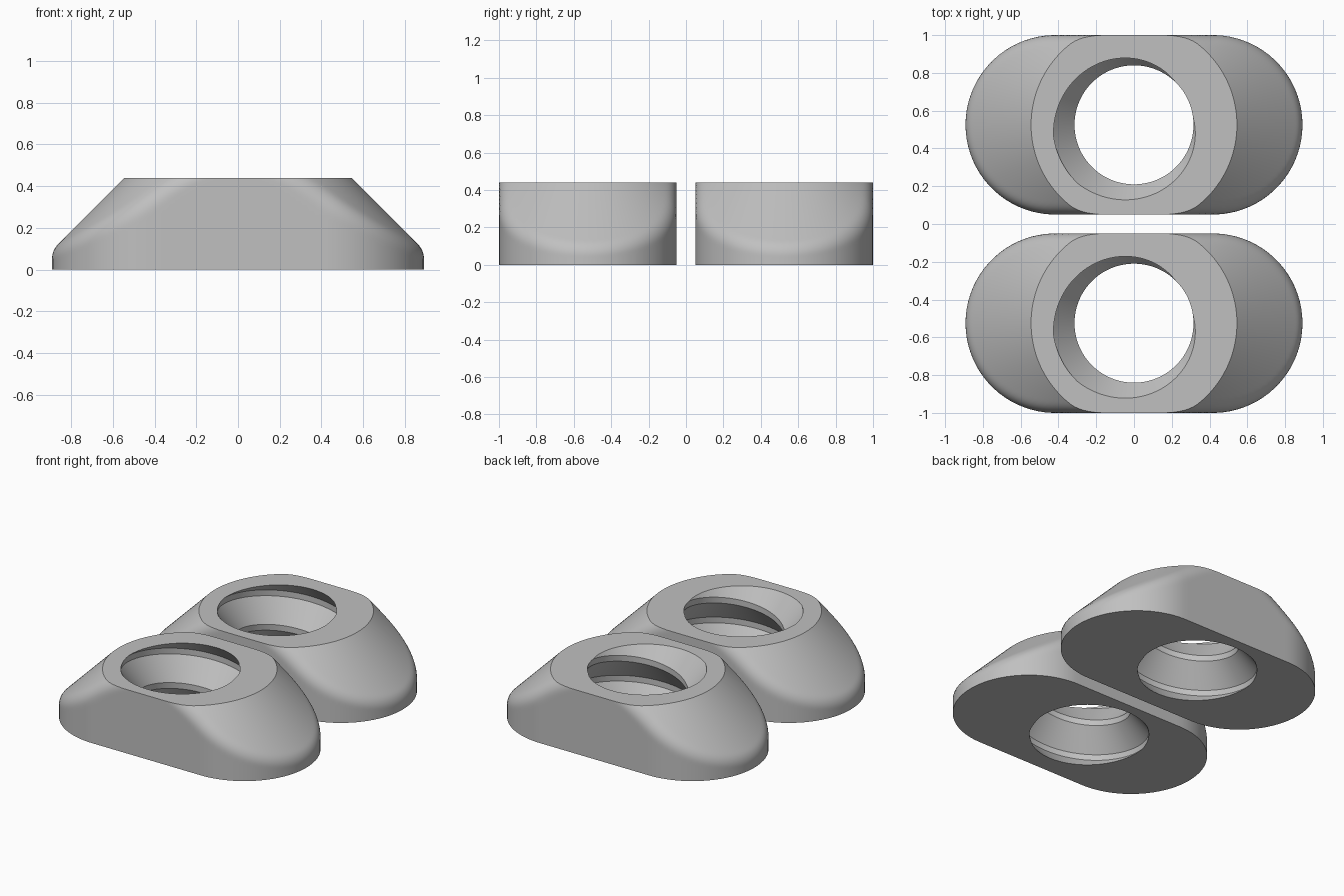
import bpy, bmesh, math

if "Cube" in bpy.data.objects:
    bpy.data.objects.remove(bpy.data.objects["Cube"])

HEIGHT = 0.44          # block height
END_R, HALF = 0.475, 0.417   # stadium footprint: end radius, centre offset
CONE = 0.985           # radius of the 45 degree cone at z = 0
FILLET = 0.11
PITCH, ROOT, CREST, FLAT = 0.375, 0.43, 0.315, 0.02
ROOT_ANGLE = math.radians(207)   # where the thread root meets the top
N = 144

grey = bpy.data.materials.new("plain grey")
grey.diffuse_color = (0.53, 0.53, 0.53, 1)
grey.use_nodes = True
grey.node_tree.nodes["Principled BSDF"].inputs["Base Color"].default_value = grey.diffuse_color


def outside(rho, angle, z):
    """Distance to the rounded intersection of stadium and cone."""
    ca, sa = math.cos(angle), math.sin(angle)
    x, y = rho * ca, rho * sa
    px = math.copysign(max(abs(x) - HALF, 0), x)
    dist = math.hypot(px, y) or 1e-9
    d1 = dist - END_R
    d2 = (rho - (CONE - z)) / math.sqrt(2)
    c = (px * ca + y * sa) / dist / math.sqrt(2)
    u, v = d1 + FILLET, d2 + FILLET
    if u - c * v > 0 and v - c * u > 0:
        return math.sqrt((u * u + v * v - 2 * u * v * c) / (1 - c * c)) - FILLET
    return max(d1, d2)


def outer_radius(angle, z):
    lo, hi = 0.3, 1.0
    for _ in range(24):
        mid = (lo + hi) / 2
        if outside(mid, angle, z) > 0:
            hi = mid
        else:
            lo = mid
    return lo


def polar(bm, r, a, z):
    return bm.verts.new((r * math.cos(a), r * math.sin(a), z))


def build_block():
    bm = bmesh.new()
    step = 2 * math.pi / N

    # threaded bore: helical strips trimmed flat at both ends
    profile = [(-FLAT, ROOT), (FLAT, ROOT),
               (PITCH / 2 - FLAT, CREST), (PITCH / 2 + FLAT, CREST)]
    turns = range(-4, 4)
    cols = []
    for i in range(N):
        base = HEIGHT + PITCH * (i * step - ROOT_ANGLE) / (2 * math.pi)
        cols.append([polar(bm, r, i * step, base + k * PITCH + u)
                     for k in turns for u, r in profile])
    for i in range(N):
        a = cols[i]
        b = cols[i + 1] if i + 1 < N else cols[0][len(profile):]
        for j in range(min(len(a), len(b)) - 1):
            bm.faces.new((a[j], b[j], b[j + 1], a[j + 1]))
    for z, n in ((0, -1), (HEIGHT, 1)):
        bmesh.ops.bisect_plane(bm, geom=bm.verts[:] + bm.edges[:] + bm.faces[:], dist=1e-6,
                               plane_co=(0, 0, z), plane_no=(0, 0, n), clear_outer=True)

    # outer shell: vertical walls blending into sloped ends
    levels = [0, 0.03] + [0.04 + 0.01 * k for k in range(41)]
    rings = [[polar(bm, outer_radius(i * step, z), i * step, z) for i in range(N)]
             for z in levels]
    for low, high in zip(rings, rings[1:]):
        for i in range(N):
            j = (i + 1) % N
            bm.faces.new((low[i], low[j], high[j], high[i]))

    # flat top and underside around the bore
    for z, n in ((0, -1), (HEIGHT, 1)):
        rim = [e for e in bm.edges if e.is_boundary
               and all(abs(v.co.z - z) < 1e-4 for v in e.verts)]
        bmesh.ops.triangle_fill(bm, edges=rim, use_beauty=True, normal=(0, 0, n))

    bmesh.ops.recalc_face_normals(bm, faces=bm.faces[:])
    for f in bm.faces:
        f.smooth = True
    mesh = bpy.data.meshes.new("threaded_block")
    bm.to_mesh(mesh)
    bm.free()
    mesh.set_sharp_from_angle(angle=math.radians(25))
    mesh.materials.append(grey)
    return mesh


block = build_block()
for name, y in (("front_threaded_block", -0.525), ("back_threaded_block", 0.525)):
    ob = bpy.data.objects.new(name, block)
    ob.location.y = y
    bpy.context.collection.objects.link(ob)
